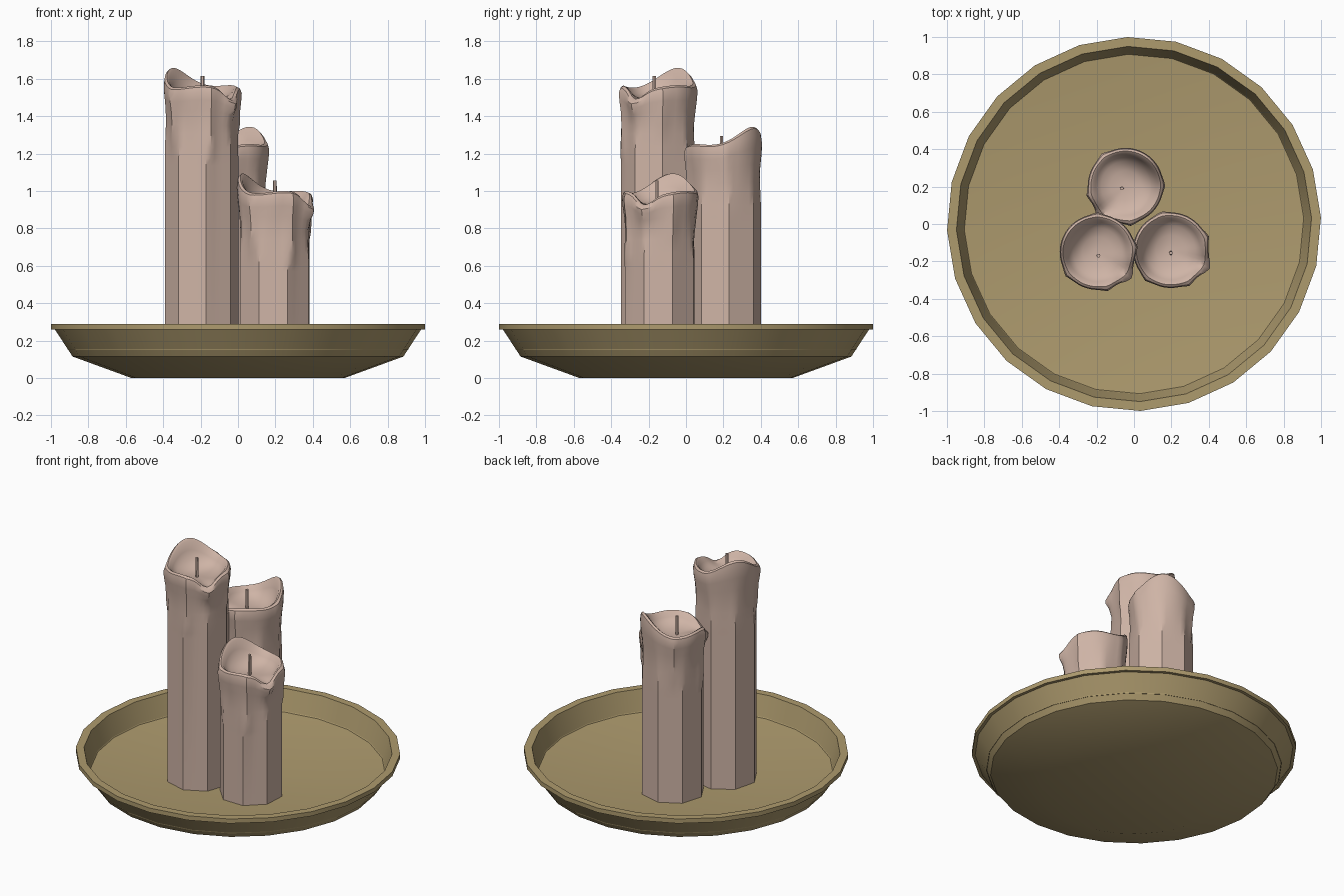
import bpy, bmesh, math
from math import pi, sin, cos, exp, radians

if "Cube" in bpy.data.objects:
    bpy.data.objects.remove(bpy.data.objects["Cube"])


def material(name, rgb):
    m = bpy.data.materials.new(name)
    m.diffuse_color = (*rgb, 1)
    m.use_nodes = True
    m.node_tree.nodes["Principled BSDF"].inputs["Base Color"].default_value = m.diffuse_color
    return m


WAX = material("pinkish wax", (0.62, 0.455, 0.38))
BRASS = material("dull brass", (0.42, 0.325, 0.155))


def loft(name, rings, mat, angle=30):
    """Skin a stack of vertex rings and close both ends with a flat face."""
    bm = bmesh.new()
    rows = [[bm.verts.new(p) for p in ring] for ring in rings]
    n = len(rows[0])
    for a, b in zip(rows, rows[1:]):
        for i in range(n):
            j = (i + 1) % n
            bm.faces.new((a[i], a[j], b[j], b[i]))
    bm.faces.new(rows[0][::-1])
    bm.faces.new(rows[-1])
    bmesh.ops.recalc_face_normals(bm, faces=bm.faces)
    me = bpy.data.meshes.new(name)
    bm.to_mesh(me)
    bm.free()
    me.materials.append(mat)
    ob = bpy.data.objects.new(name, me)
    bpy.context.collection.objects.link(ob)
    bpy.ops.object.select_all(action='DESELECT')
    ob.select_set(True)
    bpy.context.view_layer.objects.active = ob
    bpy.ops.object.shade_smooth_by_angle(angle=radians(angle))
    return ob


def circle(x, y, z, r, n, start=0.0):
    return [(x + r * cos(start + 2 * pi * i / n), y + r * sin(start + 2 * pi * i / n), z)
            for i in range(n)]


# Shallow plate: underside, wall, lip, inner wall, slightly dished floor
plate = [(0.57, 0.0), (0.885, 0.115), (0.98, 0.26), (1.0, 0.26), (1.0, 0.29),
         (0.95, 0.29), (0.91, 0.15), (0.57, 0.115), (0.05, 0.10)]
loft("plate", [circle(0, 0, z, r, 24, radians(2)) for r, z in plate], BRASS)

SEG = 48
# Drips: angle from the peak, angular width, length, thickness
DRIPS = [(pi, 0.20, 0.15, 0.028), (pi - 0.65, 0.13, 0.40, 0.014),
         (pi + 0.8, 0.14, 0.26, 0.015), (1.3, 0.13, 0.33, 0.012),
         (-0.9, 0.14, 0.22, 0.010)]


def wrap(a):
    return (a + pi) % (2 * pi) - pi


def rim(a):
    """Uneven melted edge: high at the peak, notched opposite it."""
    return (0.095 * exp(-(wrap(a) / 0.85) ** 2)
            - 0.055 * exp(-(wrap(a - pi) / 0.33) ** 2)
            + 0.010 * sin(3 * a + 1))


def octagon(a):
    b = (a % (pi / 4)) - pi / 8
    return cos(pi / 8) / cos(b)


def body_ring(x, y, peak, z, r, follow, depth, flat, drip):
    ring = []
    for i in range(SEG):
        a = 2 * pi * i / SEG
        rr = r * (flat * octagon(a) + 1 - flat)
        for da, w, length, thick in DRIPS:
            fade = min(1, max(0, (length - depth) / 0.04))
            rr += drip * thick * exp(-(wrap(a - da) / w) ** 2) * fade
        ring.append((x + rr * cos(a + peak), y + rr * sin(a + peak), z + follow * rim(a)))
    return ring


def candle(name, x, y, height, peak, wick_xy, wick_top):
    p = radians(peak)
    # depth below rim, radius, how far it follows the rim, octagon share, drips
    outer = [(0.42, 0.198, 0, 1, 1), (0.38, 0.198, 0, 1, 1), (0.32, 0.197, 0, 0.9, 1),
             (0.25, 0.194, 0.0, 0.75, 1), (0.20, 0.192, 0.1, 0.5, 1),
             (0.13, 0.193, 0.3, 0.2, 1), (0.075, 0.199, 0.6, 0, 1),
             (0.035, 0.202, 0.85, 0, 1), (0.01, 0.197, 1, 0, 0.7), (0.0, 0.185, 1, 0, 0.3)]
    inner = [(0.008, 0.172, 0.95, 0, 0), (0.03, 0.158, 0.6, 0, 0),
             (0.05, 0.13, 0.25, 0, 0), (0.065, 0.08, 0, 0, 0), (0.07, 0.02, 0, 0, 0)]
    rings = [body_ring(x, y, p, 0.085, 0.198, 0, 9, 1, 0)]
    rings += [body_ring(x, y, p, height - d, r, f, d, flat, k)
              for d, r, f, flat, k in outer + inner]
    loft(name, rings, WAX, 35)
    # Wick standing in the melted hollow
    loft(name + "_wick", [circle(*wick_xy, height - 0.09, 0.011, 6),
                          circle(*wick_xy, wick_top, 0.010, 6)], WAX)


candle("tall_candle", -0.195, -0.15, 1.555, 142, (-0.19, -0.17), 1.615)
candle("middle_candle", -0.045, 0.205, 1.24, 52, (-0.065, 0.19), 1.295)
candle("short_candle", 0.197, -0.14, 0.99, 155, (0.197, -0.155), 1.055)
